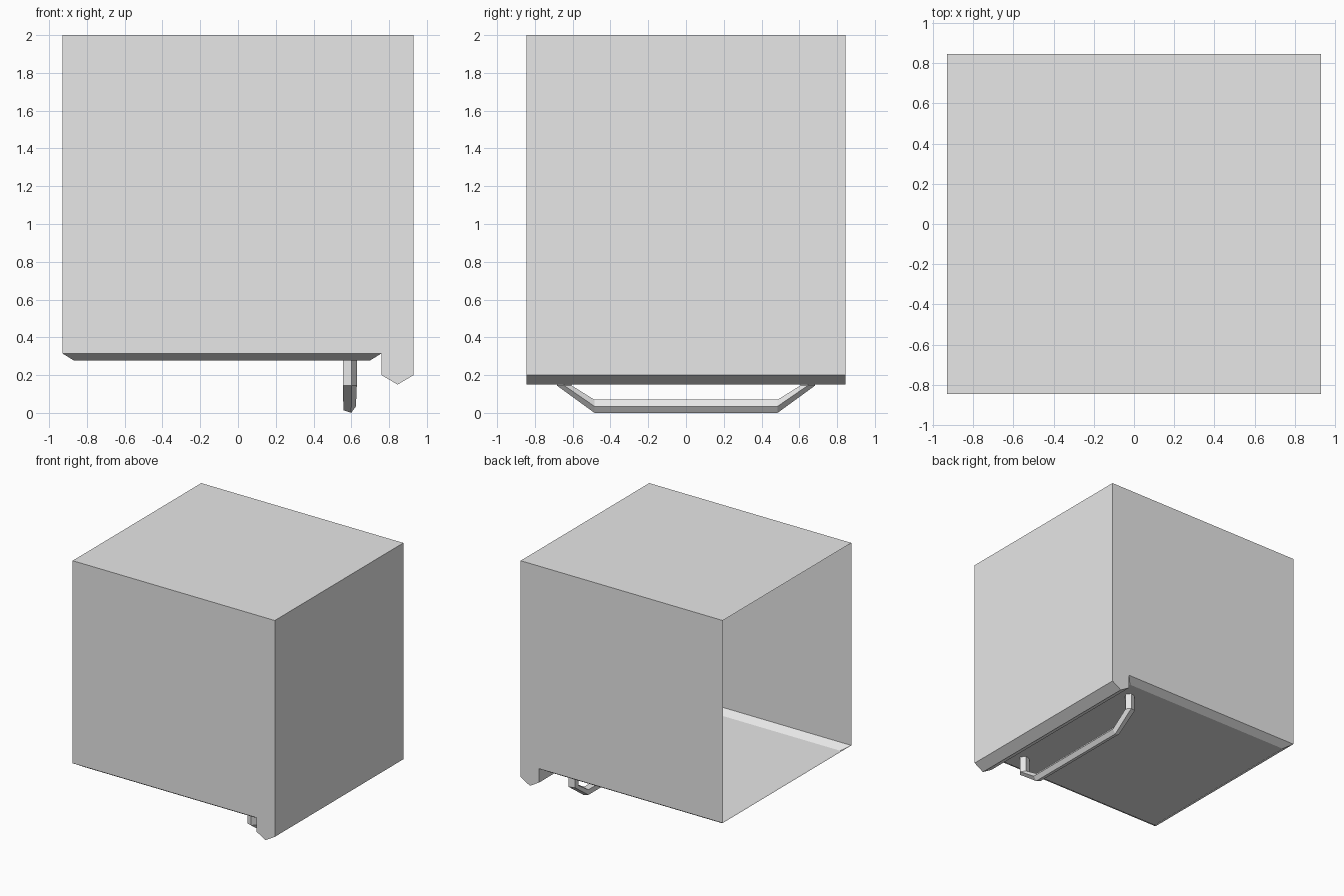
import bpy
import bmesh
import math
from mathutils import Vector

cube = bpy.data.objects.get("Cube")
if cube:
    bpy.data.objects.remove(cube, do_unlink=True)

grey = bpy.data.materials.new("light_grey")
grey.use_nodes = True
colour = (0.8, 0.8, 0.8, 1.0)
grey.diffuse_color = colour
grey.node_tree.nodes["Principled BSDF"].inputs["Base Color"].default_value = colour


def finish(bm, name):
    mesh = bpy.data.meshes.new(name)
    bm.to_mesh(mesh)
    bm.free()
    mesh.materials.append(grey)
    obj = bpy.data.objects.new(name, mesh)
    bpy.context.collection.objects.link(obj)
    return obj


# Housing: extruded profile with a pointed lip, open on the -x side
HALF_DEPTH = 0.845
FLOOR = 0.315
PANEL_DROP = 0.037
profile = [(-0.93, 2), (0.93, 2), (0.93, 0.2), (0.845, 0.15),
           (0.76, 0.2), (0.76, FLOOR), (-0.93, FLOOR)]

bm = bmesh.new()
front = [bm.verts.new((x, -HALF_DEPTH, z)) for x, z in profile]
back = [bm.verts.new((x, HALF_DEPTH, z)) for x, z in profile]
bm.faces.new(front[::-1])
bm.faces.new(back)
for i in range(len(profile) - 1):
    floor = bm.faces.new((front[i], front[i + 1], back[i + 1], back[i]))

# Sunken floor panel
bm.normal_update()
bmesh.ops.inset_individual(bm, faces=[floor], thickness=0.085)
bm.verts.ensure_lookup_table()
panel = min((f for f in bm.faces if f.normal.z < -0.99),
            key=lambda f: f.calc_center_median().x ** 2 + f.calc_center_median().y ** 2)
rim = list(panel.verts)
for v in rim:
    v.co.z -= PANEL_DROP
bm.normal_update()
finish(bm, "housing")

# Handle: five-sided bar lofted through rings down, along and up again
SIDES = 5
HANDLE_X = 0.588


def ring(bm, centre, outward, radius):
    verts = []
    for k in range(SIDES):
        a = math.tau * k / SIDES
        offset = Vector((math.cos(a), 0, 0)) + Vector(outward) * math.sin(a)
        verts.append(bm.verts.new(Vector(centre) + offset * radius))
    return verts


bm = bmesh.new()
stations = [
    ((HANDLE_X, -0.645, FLOOR - PANEL_DROP), (0, -1, 0), 0.041),
    ((HANDLE_X, -0.645, 0.145), (0, -1, 0), 0.041),
    ((HANDLE_X, -0.485, 0.035), (0, 0, -1), 0.0365),
]
mirrored = [((c[0], -c[1], c[2]), (o[0], -o[1], o[2]), r)
            for c, o, r in reversed(stations)]
rings = [ring(bm, *s) for s in stations + mirrored]
for a, b in zip(rings, rings[1:]):
    for k in range(SIDES):
        n = (k + 1) % SIDES
        bm.faces.new((a[k], a[n], b[n], b[k]))
bm.faces.new(rings[0])
bm.faces.new(rings[-1])
bmesh.ops.recalc_face_normals(bm, faces=bm.faces[:])
finish(bm, "handle")
